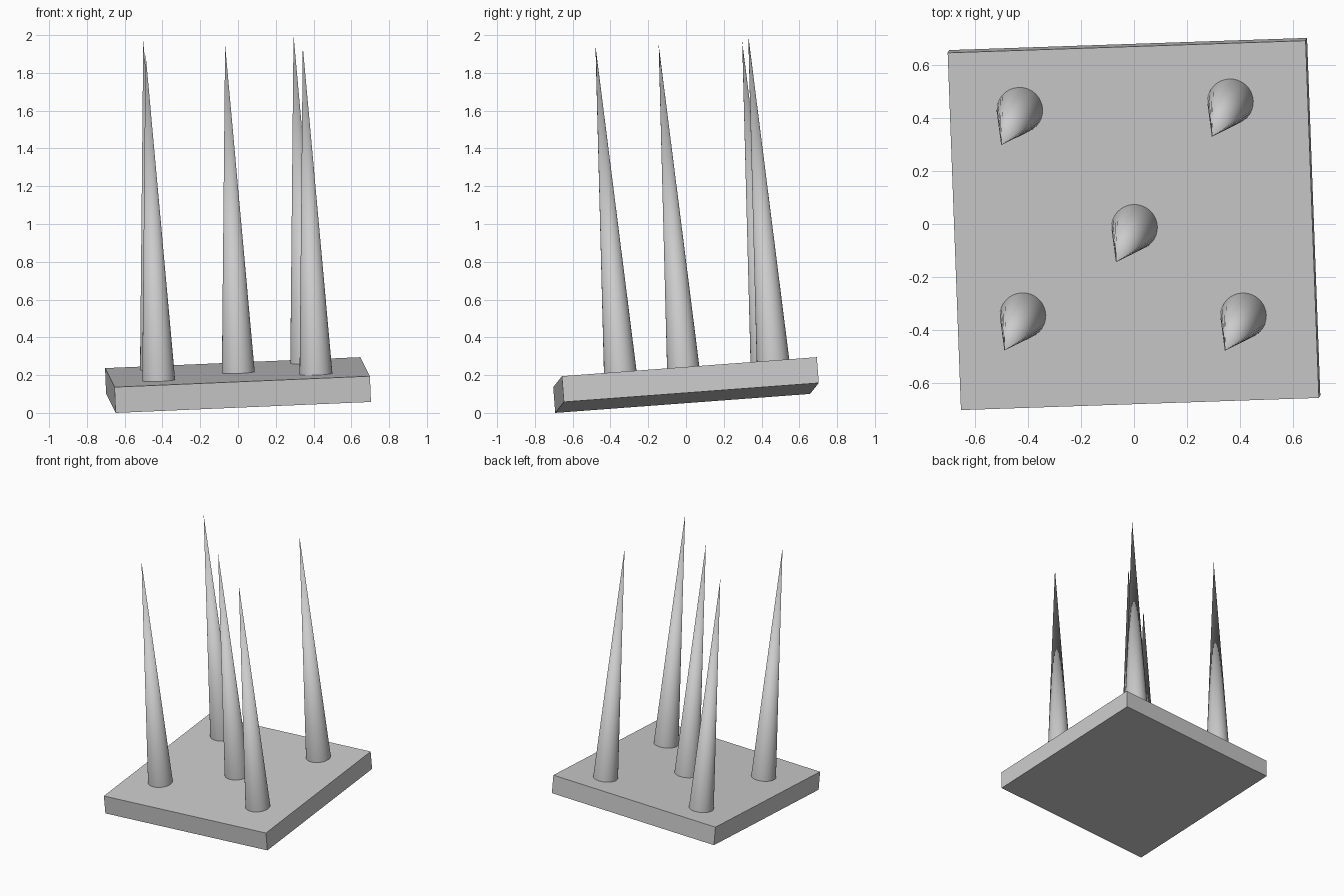
import bpy
from mathutils import Matrix, Vector

if "Cube" in bpy.data.objects:
    bpy.data.objects.remove(bpy.data.objects["Cube"])

SIDE, THICK = 1.354, 0.137
SPIKE_R, SPIKE_H = 0.087, 1.741

# Tilted frame shared by the plate and its spikes
u = Vector((0.9985, 0.034, 0.0428)).normalized()
v = Vector((-0.0368, 0.9965, 0.0742))
v = (v - u * v.dot(u)).normalized()
n = u.cross(v)
frame = Matrix((u, v, n)).transposed().to_4x4()
z_mid = SIDE / 2 * (u.z + v.z) + THICK / 2 * n.z
frame.translation = (0, 0, z_mid)

# Square base plate
bpy.ops.mesh.primitive_cube_add(size=1)
plate = bpy.context.object
plate.name = "base_plate"
plate.data.transform(frame @ Matrix.Diagonal((SIDE, SIDE, THICK, 1)))


# Long tapered spike standing square to the plate
def add_spike(name, x, y):
    bpy.ops.mesh.primitive_cone_add(vertices=32, radius1=SPIKE_R, radius2=0, depth=SPIKE_H)
    spike = bpy.context.object
    spike.name = name
    offset = Matrix.Translation((x, y, THICK / 2 + SPIKE_H / 2))
    spike.data.transform(frame @ offset)
    bpy.ops.object.shade_smooth_by_angle()


spots = {
    "spike_centre": (0.004, -0.008),
    "spike_front_left": (-0.430, -0.328),
    "spike_front_right": (0.403, -0.357),
    "spike_back_left": (-0.413, 0.450),
    "spike_back_right": (0.384, 0.455),
}
for name, (x, y) in spots.items():
    add_spike(name, x, y)
